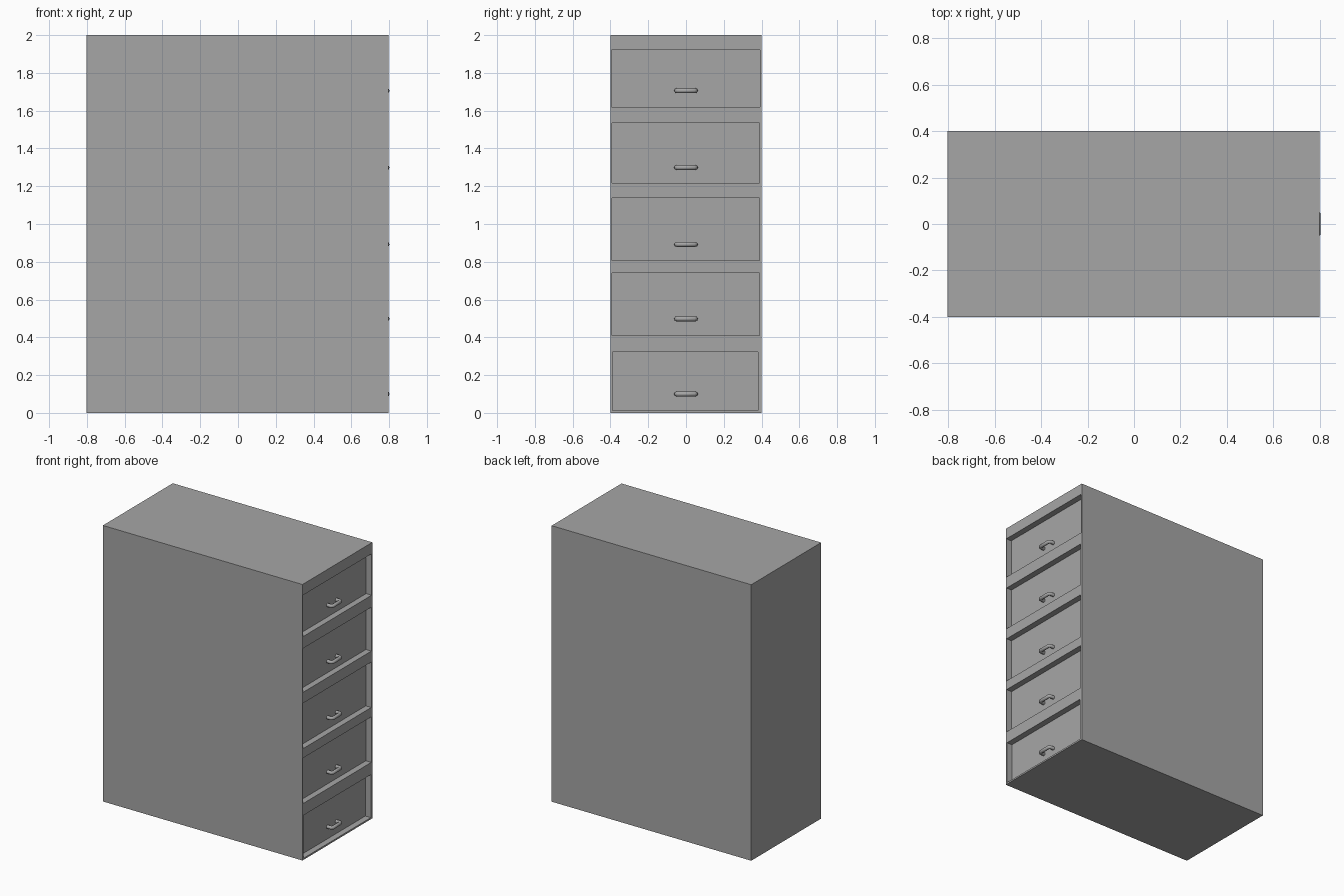
import bpy
import bmesh
from mathutils import Vector

default = bpy.data.objects.get("Cube")
if default:
    bpy.data.objects.remove(default, do_unlink=True)

# Single painted-metal colour
grey = bpy.data.materials.new("grey metal")
grey.use_nodes = True
colour = (0.38, 0.38, 0.38, 1)
grey.diffuse_color = colour
grey.node_tree.nodes["Principled BSDF"].inputs["Base Color"].default_value = colour

BACK, FACE = -0.803, 0.797     # cabinet extent along x
PANEL = 0.753                  # recessed drawer face
POCKET = 0.70                  # bottom of each opening
HANDLE_R = 0.013


def box(name, low, high):
    """Axis-aligned box between two corners."""
    low, high = Vector(low), Vector(high)
    bm = bmesh.new()
    bmesh.ops.create_cube(bm, size=1)
    for v in bm.verts:
        v.co = (low + high) / 2 + v.co * (high - low)
    mesh = bpy.data.meshes.new(name)
    bm.to_mesh(mesh)
    bm.free()
    mesh.materials.append(grey)
    ob = bpy.data.objects.new(name, mesh)
    bpy.context.collection.objects.link(ob)
    return ob


def handle(name, z):
    """Bent-rod pull standing on the drawer face."""
    out = 0.803 - HANDLE_R
    half = 0.063 - HANDLE_R
    bend = 0.008
    path = [(PANEL - 0.005, -half), (out - bend, -half), (out, bend - half),
            (out, half - bend), (out - bend, half), (PANEL - 0.005, half)]
    curve = bpy.data.curves.new(name, 'CURVE')
    curve.dimensions = '3D'
    curve.bevel_depth = HANDLE_R
    curve.bevel_resolution = 2
    curve.use_fill_caps = True
    rod = curve.splines.new('POLY')
    rod.points.add(len(path) - 1)
    for point, (x, y) in zip(rod.points, path):
        point.co = (x, y, z, 1)
    curve.materials.append(grey)
    ob = bpy.data.objects.new(name, curve)
    bpy.context.collection.objects.link(ob)


# Cabinet body
body = box("cabinet_body", (BACK, -0.4, 0), (FACE, 0.4, 2))

# Drawers from bottom to top: z low, z high, y low, y high, handle z
drawers = [
    (0.012, 0.323, -0.388, 0.382, 0.10),
    (0.41, 0.74, -0.392, 0.388, 0.498),
    (0.808, 1.137, -0.392, 0.388, 0.892),
    (1.216, 1.534, -0.392, 0.389, 1.299),
    (1.62, 1.92, -0.395, 0.392, 1.706),
]
for i, (z0, z1, y0, y1, grip) in enumerate(drawers, 1):
    # Opening cut into the body
    cutter = box(f"opening_cutter_{i}", (POCKET, y0, z0), (FACE + 0.1, y1, z1))
    cutter.hide_render = True
    cutter.hide_viewport = True
    cut = body.modifiers.new(f"opening_{i}", 'BOOLEAN')
    cut.operation = 'DIFFERENCE'
    cut.solver = 'EXACT'
    cut.object = cutter
    # Drawer front and its pull
    box(f"drawer_front_{i}", (POCKET, y0, z0), (PANEL, y1, z1))
    handle(f"drawer_handle_{i}", grip)

# Bake the openings and drop the cutters
bpy.context.view_layer.update()
graph = bpy.context.evaluated_depsgraph_get()
baked = bpy.data.meshes.new_from_object(body.evaluated_get(graph))
body.modifiers.clear()
body.data = baked
for ob in [o for o in bpy.data.objects if o.name.startswith("opening_cutter")]:
    bpy.data.objects.remove(ob, do_unlink=True)
